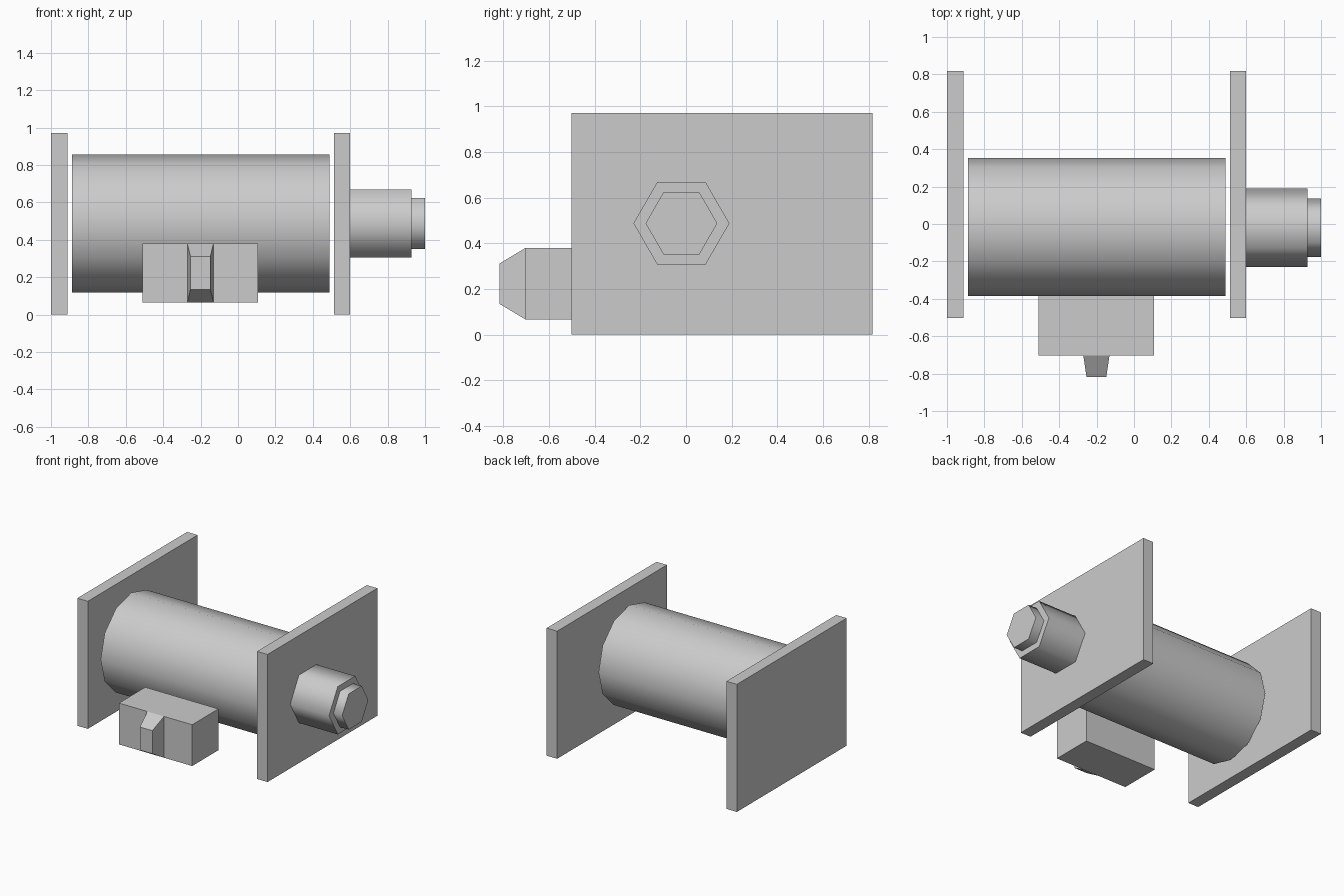
import bpy, bmesh, math

if "Cube" in bpy.data.objects:
    bpy.data.objects.remove(bpy.data.objects["Cube"])

grey = bpy.data.materials.new("light_grey")
grey.diffuse_color = (0.6, 0.6, 0.6, 1)
grey.use_nodes = True
grey.node_tree.nodes["Principled BSDF"].inputs["Base Color"].default_value = grey.diffuse_color

AXIS_Y, AXIS_Z = -0.02, 0.4875   # shared axle line


def finish(name, bm):
    bmesh.ops.recalc_face_normals(bm, faces=bm.faces)
    mesh = bpy.data.meshes.new(name)
    bm.to_mesh(mesh)
    bm.free()
    mesh.materials.append(grey)
    obj = bpy.data.objects.new(name, mesh)
    bpy.context.collection.objects.link(obj)
    return obj


def block(name, x, y, z):
    """Box from (min, max) ranges."""
    bm = bmesh.new()
    bmesh.ops.create_cube(bm, size=1)
    for v in bm.verts:
        v.co = [r[0] if c < 0 else r[1] for c, r in zip(v.co, (x, y, z))]
    return finish(name, bm)


def rod(name, x0, x1, radius, sides, cy=AXIS_Y):
    """Smooth-shaded prism along x, with a corner pointing to -y."""
    bm = bmesh.new()
    ring = []
    for i in range(sides):
        a = 2 * math.pi * i / sides
        ring.append(bm.verts.new((x0, cy + radius * math.cos(a),
                                  AXIS_Z + radius * math.sin(a))))
    cap = bm.faces.new(ring)
    ext = bmesh.ops.extrude_face_region(bm, geom=[cap], use_keep_orig=True)
    for v in ext["geom"]:
        if isinstance(v, bmesh.types.BMVert):
            v.co.x = x1
    obj = finish(name, bm)
    bpy.ops.object.select_all(action='DESELECT')
    obj.select_set(True)
    bpy.context.view_layer.objects.active = obj
    bpy.ops.object.shade_smooth_by_angle(angle=math.radians(65))
    return obj


# End plates
for name, x0 in (("left_plate", -1.0), ("right_plate", 0.512)):
    block(name, (x0, x0 + 0.088), (-0.502, 0.817), (0, 0.97))

# Drum between the plates
rod("drum", -0.887, 0.488, 0.369, 12, cy=-0.015)

# Hexagonal stub shaft and its smaller end
rod("shaft", 0.6, 0.927, 0.21, 6)
rod("shaft_tip", 0.927, 1.0, 0.157, 6)

# Front block with a tapered nub
block("front_block", (-0.51, 0.106), (-0.702, -0.386), (0.066, 0.38))
nub = block("nub", (-0.271, -0.131), (-0.817, -0.702), (0.066, 0.38))
for v in nub.data.vertices:
    if v.co.y < -0.8:
        v.co.x = -0.201 + (v.co.x + 0.201) * 0.76
        v.co.z = 0.223 + (v.co.z - 0.223) * 0.56
